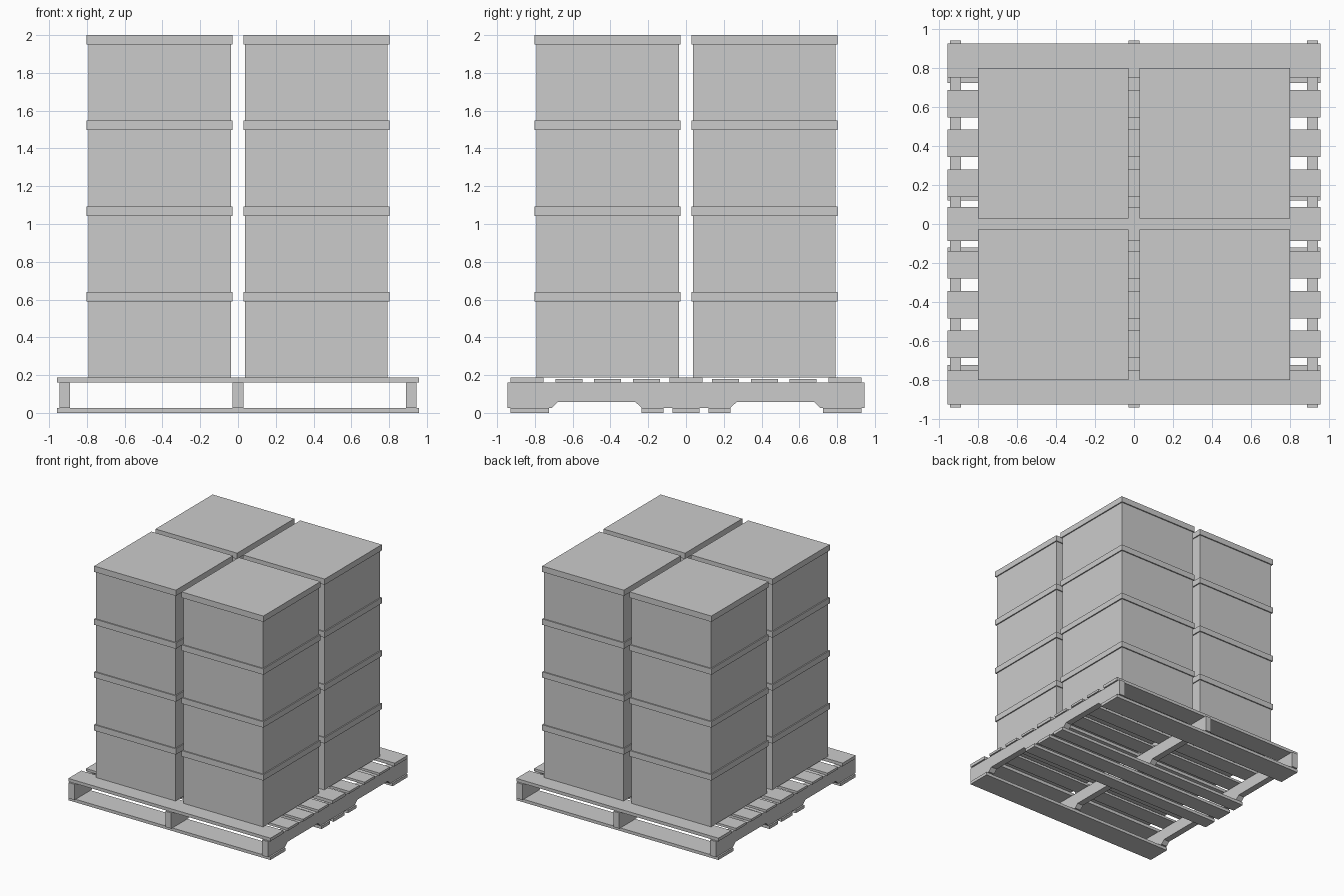
import bpy
import bmesh

cube = bpy.data.objects.get("Cube")
if cube:
    bpy.data.objects.remove(cube, do_unlink=True)

grey = bpy.data.materials.new("plain_grey")
grey.use_nodes = True
grey.diffuse_color = (0.6, 0.6, 0.6, 1)
grey.node_tree.nodes["Principled BSDF"].inputs["Base Color"].default_value = (0.6, 0.6, 0.6, 1)


def finish(name, bm):
    bmesh.ops.recalc_face_normals(bm, faces=bm.faces)
    mesh = bpy.data.meshes.new(name)
    bm.to_mesh(mesh)
    bm.free()
    mesh.materials.append(grey)
    obj = bpy.data.objects.new(name, mesh)
    bpy.context.collection.objects.link(obj)
    return obj


def prism(name, profile, x0, x1):
    """Extrude a (y, z) outline along x."""
    bm = bmesh.new()
    face = bm.faces.new([bm.verts.new((x0, y, z)) for y, z in profile])
    out = bmesh.ops.extrude_face_region(bm, geom=[face])
    verts = [v for v in out["geom"] if isinstance(v, bmesh.types.BMVert)]
    bmesh.ops.translate(bm, verts=verts, vec=(x1 - x0, 0, 0))
    return finish(name, bm)


def box(name, x, y, z):
    """Block spanning the given (low, high) ranges."""
    return prism(name, [(y[0], z[0]), (y[1], z[0]), (y[1], z[1]), (y[0], z[1])], *x)


def mirrored(span, side):
    return tuple(sorted(side * v for v in span))


# Pallet levels
BOTTOM, NOTCH, RAIL_TOP, SLAT_TOP, DECK = 0.026, 0.057, 0.16, 0.18, 0.187
WIDE = (-0.958, 0.958)

# Notched stringers running front to back
half = [(0.235, BOTTOM), (0.267, NOTCH), (0.68, NOTCH), (0.711, BOTTOM),
        (0.944, BOTTOM), (0.944, RAIL_TOP)]
outline = half + [(-y, z) for y, z in reversed(half)]
for name, x in (("right", -0.917), ("middle", 0), ("left", 0.917)):
    prism(f"{name}_stringer", outline, x - 0.028, x + 0.028)

# Centre boards
box("middle_deck_board", WIDE, (-0.087, 0.087), (RAIL_TOP, DECK))
box("middle_bottom_board", WIDE, (-0.072, 0.072), (0, BOTTOM))

# Boards repeated toward front and back
for name, side in (("front", -1), ("back", 1)):
    box(f"{name}_edge_deck_board", WIDE, mirrored((0.754, 0.929), side), (RAIL_TOP, DECK))
    for i, y in enumerate((0.209, 0.416, 0.619)):
        box(f"{name}_deck_slat_{i + 1}", WIDE,
            mirrored((y - 0.071, y + 0.071), side), (RAIL_TOP, SLAT_TOP))
    box(f"{name}_edge_bottom_board", WIDE, mirrored((0.726, 0.929), side), (0, BOTTOM))
    box(f"{name}_inner_bottom_board", WIDE, mirrored((0.12, 0.235), side), (0, BOTTOM))

# Four stacks of lidded cartons
PITCH, LID = 0.4533, 0.05
for y_name, sy in (("front", -1), ("back", 1)):
    for x_name, sx in (("right", -1), ("left", 1)):
        for level in range(4):
            z0 = DECK + level * PITCH
            z1 = z0 + PITCH
            tag = f"{y_name}_{x_name}_{level + 1}"
            body, lid = (0.037, 0.792), (0.028, 0.802)
            box(f"carton_{tag}", mirrored(body, sx), mirrored(body, sy), (z0, z1 - LID))
            box(f"carton_lid_{tag}", mirrored(lid, sx), mirrored(lid, sy), (z1 - LID, z1))
